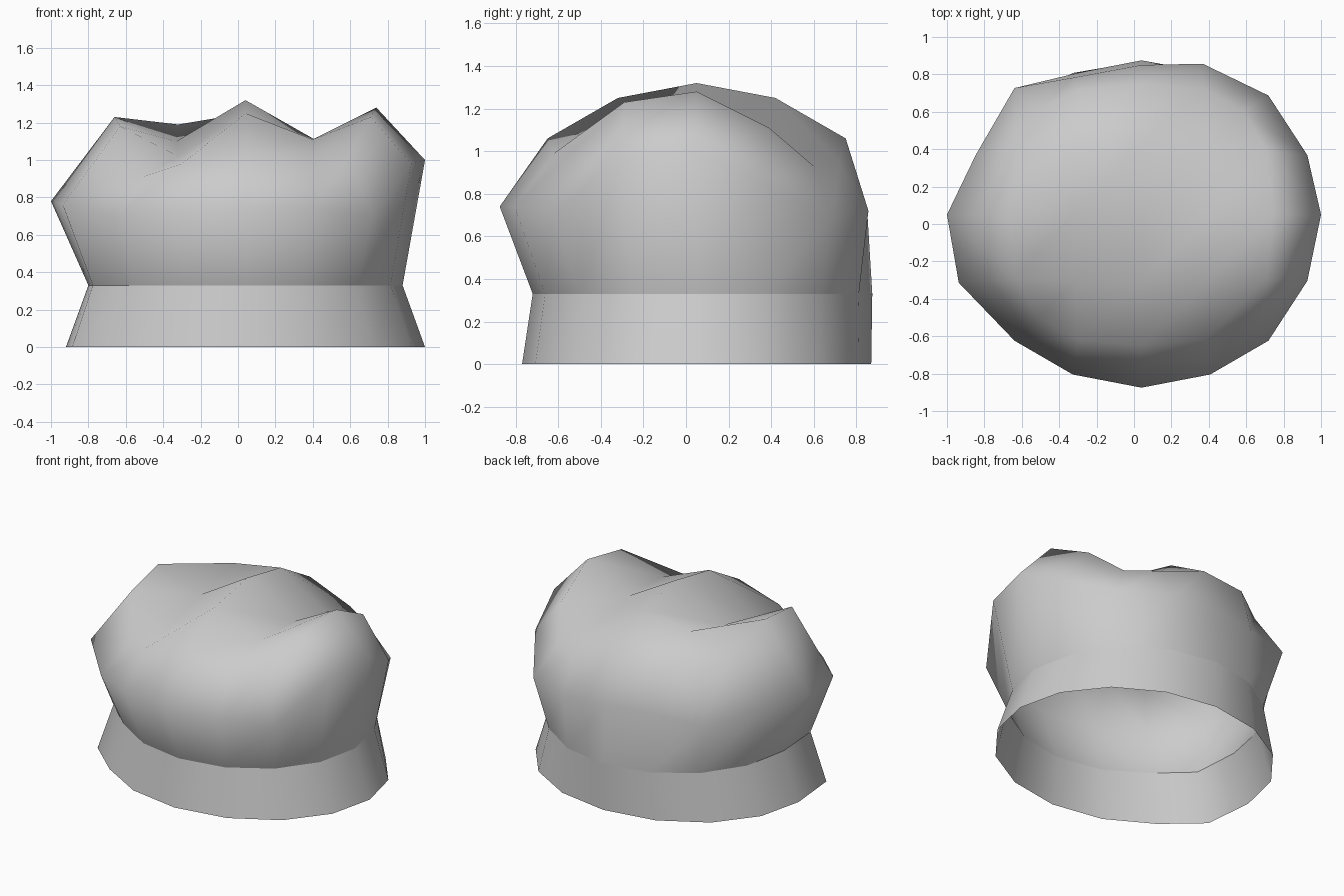
import bpy, bmesh
from math import cos, sin, pi

if "Cube" in bpy.data.objects:
    bpy.data.objects.remove(bpy.data.objects["Cube"])

N = 16          # sides
CX, CY = 0.04, 0.05

# Heights of the bulging ring, counter-clockwise from +x
bulge = [1.0, .85, .69, .72, .74, .74, .72, .76, .78, .76, .70, .73, .74, .74, .70, .98]
# Local outward pushes (index: dx, dy)
puff_push = {2: (0, .05), 3: (-.04, .04), 4: (0, -.03), 5: (0, -.035), 6: (0, .09),
             8: (-.08, 0), 9: (-.09, -.01), 10: (0, -.02), 14: (0, -.02)}
side_push = {9: (-.04, -.045)}

# Crown heights on a 5 x 5 grid, rows from front to back
crown = [
    [.91, .98, 1.06, .99, 1.03],
    [1.18, 1.02, 1.25, 1.11, 1.23],
    [1.23, 1.10, 1.32, 1.11, 1.28],
    [1.10, 1.19, 1.25, 1.04, 1.11],
    [.98, 1.05, 1.06, .95, .93],
]


def spread(u, v):
    """Grid step to rounded-square offset."""
    size = ((0, 0, 0), (.37, .36, .34), (.70, .67, .55))[abs(u)][abs(v)]
    return size if u >= 0 else -size


bm = bmesh.new()


def ring(rx, rf, rb, heights, push={}):
    loop = []
    for i, z in enumerate(heights):
        a = 2 * pi * i / N
        s = sin(a)
        ry = rf if s < 0 else rb
        dx, dy = push.get(i, (0, 0))
        loop.append(bm.verts.new((CX + rx * cos(a) + dx, CY + ry * s + dy, z)))
    return loop


def bridge(lo, hi):
    for i in range(N):
        j = (i + 1) % N
        bm.faces.new((lo[i], lo[j], hi[j], hi[i]))


# Band, bulge and the squared crown
hem = ring(.96, .82, .82, [0] * N, side_push)
waist = ring(.84, .77, .825, [.33] * N, side_push)
puff = ring(.96, .925, .83, bulge, puff_push)
grid = [[bm.verts.new((CX + spread(u, v), CY + spread(v, u), crown[v + 2][u + 2]))
         for u in range(-2, 3)] for v in range(-2, 3)]

# Crown border, counter-clockwise from +x
path = [(2, 0), (2, 1), (2, 2), (1, 2), (0, 2), (-1, 2), (-2, 2), (-2, 1)]
path += [(-u, -v) for u, v in path]
border = [grid[v + 2][u + 2] for u, v in path]

bridge(hem, waist)
bridge(waist, puff)
bridge(puff, border)
for r in range(4):
    for c in range(4):
        bm.faces.new((grid[r][c], grid[r][c + 1], grid[r + 1][c + 1], grid[r + 1][c]))

for f in bm.faces:
    f.smooth = True
# Crisp fold between the band and the puffy part
for i in range(N):
    bm.edges.get((waist[i], waist[(i + 1) % N])).smooth = False

mesh = bpy.data.meshes.new("puffy_hat")
bm.to_mesh(mesh)
bm.free()
hat = bpy.data.objects.new("puffy_hat", mesh)
bpy.context.collection.objects.link(hat)
